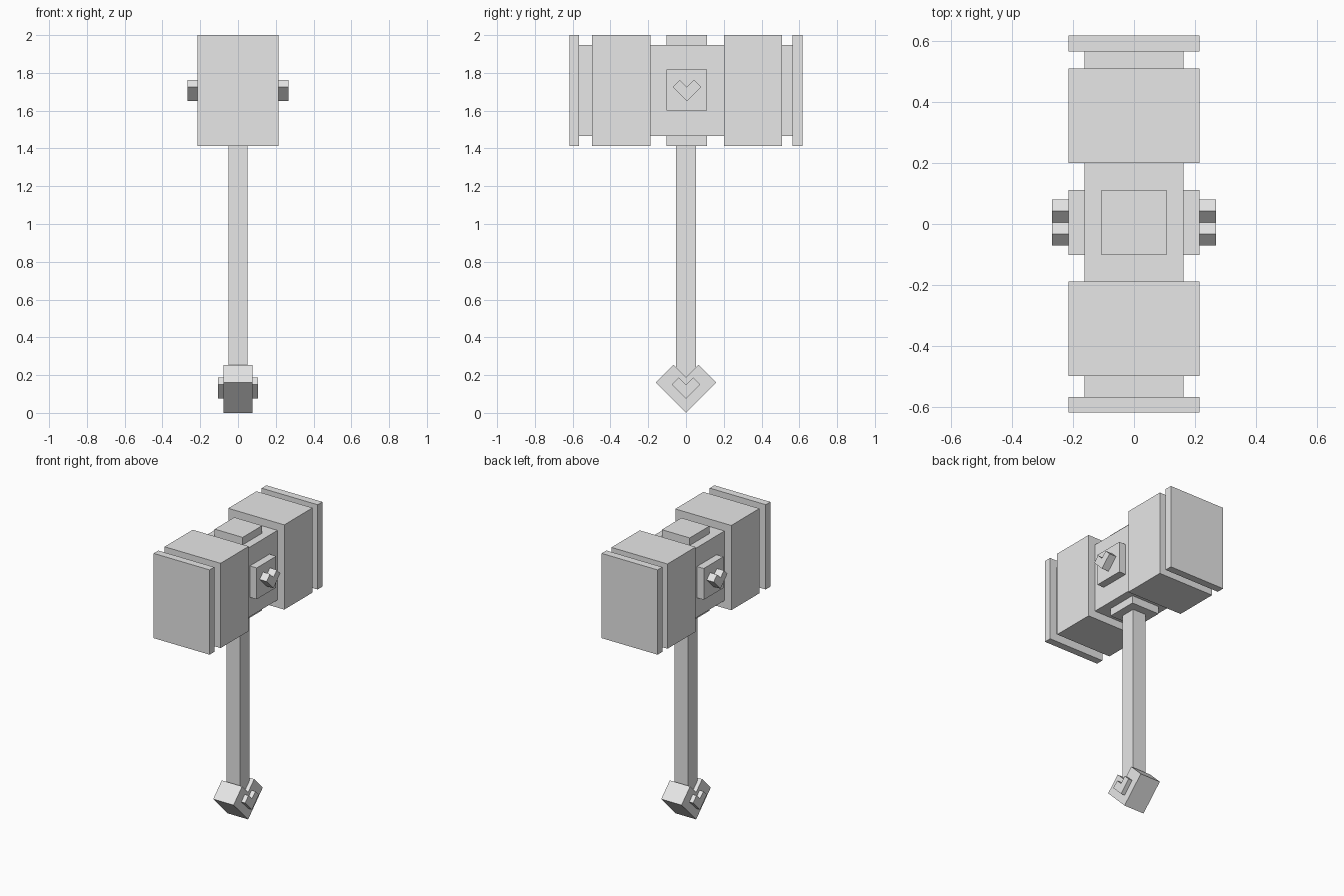
import bpy
import bmesh

cube = bpy.data.objects.get("Cube")
if cube:
    bpy.data.objects.remove(cube, do_unlink=True)

grey = bpy.data.materials.new("plain_grey")
grey.use_nodes = True
colour = (0.8, 0.8, 0.8, 1)
grey.diffuse_color = colour
grey.node_tree.nodes["Principled BSDF"].inputs["Base Color"].default_value = colour


def prism(name, outline, x0, x1):
    """Extrude a closed (y, z) outline along x."""
    bm = bmesh.new()
    face = bm.faces.new([bm.verts.new((x0, y, z)) for y, z in outline])
    side = bmesh.ops.extrude_face_region(bm, geom=[face])
    for v in side["geom"]:
        if isinstance(v, bmesh.types.BMVert):
            v.co.x = x1
    bmesh.ops.recalc_face_normals(bm, faces=bm.faces)
    mesh = bpy.data.meshes.new(name)
    bm.to_mesh(mesh)
    bm.free()
    mesh.materials.append(grey)
    obj = bpy.data.objects.new(name, mesh)
    bpy.context.collection.objects.link(obj)
    return obj


def box(name, x, y, z):
    outline = [(y[0], z[0]), (y[1], z[0]), (y[1], z[1]), (y[0], z[1])]
    return prism(name, outline, *x)


def heart(name, x, y, bottom, half, notch):
    """Angular heart: 45 degree sides, with a V notch of the given depth."""
    shoulder = bottom + half
    rise = half - notch
    outline = [(y, bottom), (y + half, shoulder), (y + notch, shoulder + rise),
               (y, shoulder + rise - notch),
               (y - notch, shoulder + rise), (y - half, shoulder)]
    return prism(name, outline, *x)


# Hammer head: narrow core with wide blocks and end plates
WIDE, CORE = 0.2145, 0.1625
LOW, HIGH = 1.413, 2.0
CORE_LOW, CORE_HIGH = 1.466, 1.948
MID = 0.005
box("head_core", (-CORE, CORE), (-0.58, 0.58), (CORE_LOW, CORE_HIGH))
for name, y in (("front_end_plate", (-0.617, -0.566)),
                ("front_block", (-0.497, -0.189)),
                ("back_block", (0.2, 0.509)),
                ("back_end_plate", (0.565, 0.617))):
    box(name, (-WIDE, WIDE), y, (LOW, HIGH))

# Raised square plates around the core
span = (MID - 0.107, MID + 0.107)
box("top_plate", (-0.107, 0.107), span, (CORE_HIGH - 0.01, HIGH))
box("bottom_plate", (-0.107, 0.107), span, (LOW, CORE_LOW + 0.01))

# Handle and heart-shaped pommel
box("handle", (-0.051, 0.051), (-0.053, 0.053), (0.17, LOW + 0.01))
heart("pommel", (-0.078, 0.078), 0, 0, 0.16, 0.066)

# Side plates and heart emblems on both sides
for side, s in (("left", 1), ("right", -1)):
    box(side + "_plate", (s * (CORE - 0.01), s * WIDE), span, (1.6, 1.817))
    heart(side + "_head_heart", (s * (WIDE - 0.01), s * 0.268), MID, 1.65, 0.075, 0.0375)
    heart(side + "_pommel_heart", (s * 0.07, s * 0.107), 0, 0.075, 0.075, 0.0375)
